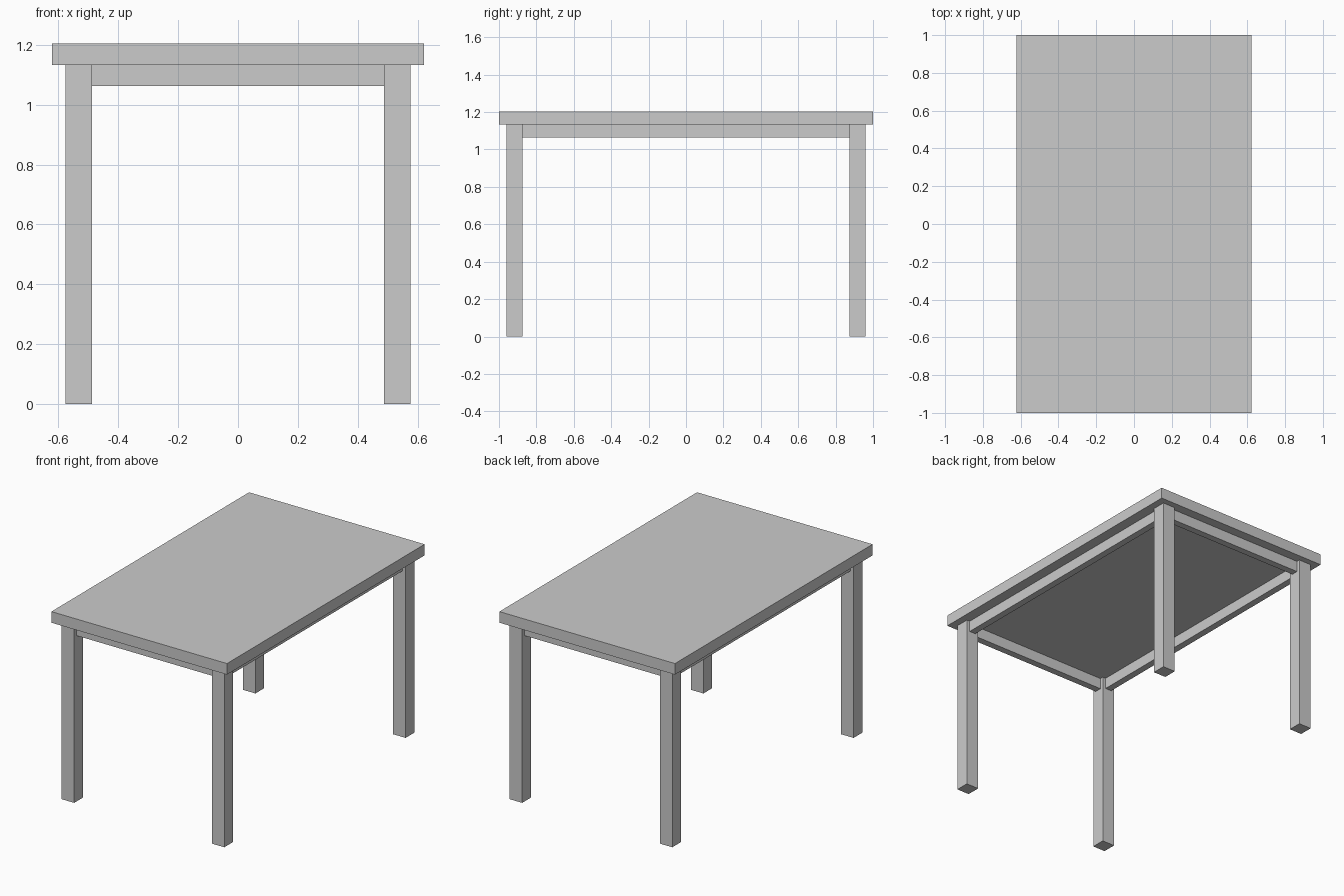
import bpy
import bmesh
from mathutils import Matrix, Vector

cube = bpy.data.objects.get("Cube")
if cube:
    bpy.data.objects.remove(cube, do_unlink=True)

# One plain grey for the whole table
grey = bpy.data.materials.new("plain_grey")
grey.use_nodes = True
colour = (0.6, 0.6, 0.6, 1)
grey.diffuse_color = colour
grey.node_tree.nodes["Principled BSDF"].inputs["Base Color"].default_value = colour


def box(name, low, high):
    low, high = Vector(low), Vector(high)
    bm = bmesh.new()
    place = Matrix.Translation((low + high) / 2) @ Matrix.Diagonal((high - low).to_4d())
    bmesh.ops.create_cube(bm, size=1, matrix=place)
    mesh = bpy.data.meshes.new(name)
    bm.to_mesh(mesh)
    bm.free()
    mesh.materials.append(grey)
    obj = bpy.data.objects.new(name, mesh)
    bpy.context.collection.objects.link(obj)
    return obj


TOP_X, TOP_Y, TOP_Z = 0.622, 1.0, 1.204
UNDER_Z, RAIL_Z = 1.133, 1.063
LEG_X, LEG_Y, LEG = 0.576, 0.961, 0.088   # outer leg faces and leg width
INSET = LEG / 4                           # rails are half a leg thick, centred

# Tabletop
box("tabletop", (-TOP_X, -TOP_Y, UNDER_Z), (TOP_X, TOP_Y, TOP_Z))

# Square legs at the corners
for y_name, sy in (("front", -1), ("back", 1)):
    for x_name, sx in (("right", -1), ("left", 1)):
        cx, cy = sx * (LEG_X - LEG / 2), sy * (LEG_Y - LEG / 2)
        box(f"{y_name}_{x_name}_leg",
            (cx - LEG / 2, cy - LEG / 2, 0), (cx + LEG / 2, cy + LEG / 2, UNDER_Z))

# Rails between the legs, under the top
inner_x, inner_y = LEG_X - LEG, LEG_Y - LEG
for name, s in (("front", -1), ("back", 1)):
    cy = s * (LEG_Y - LEG / 2)
    box(f"{name}_rail", (-inner_x, cy - INSET, RAIL_Z), (inner_x, cy + INSET, UNDER_Z))
for name, s in (("right", -1), ("left", 1)):
    cx = s * (LEG_X - LEG / 2)
    box(f"{name}_rail", (cx - INSET, -inner_y, RAIL_Z), (cx + INSET, inner_y, UNDER_Z))
